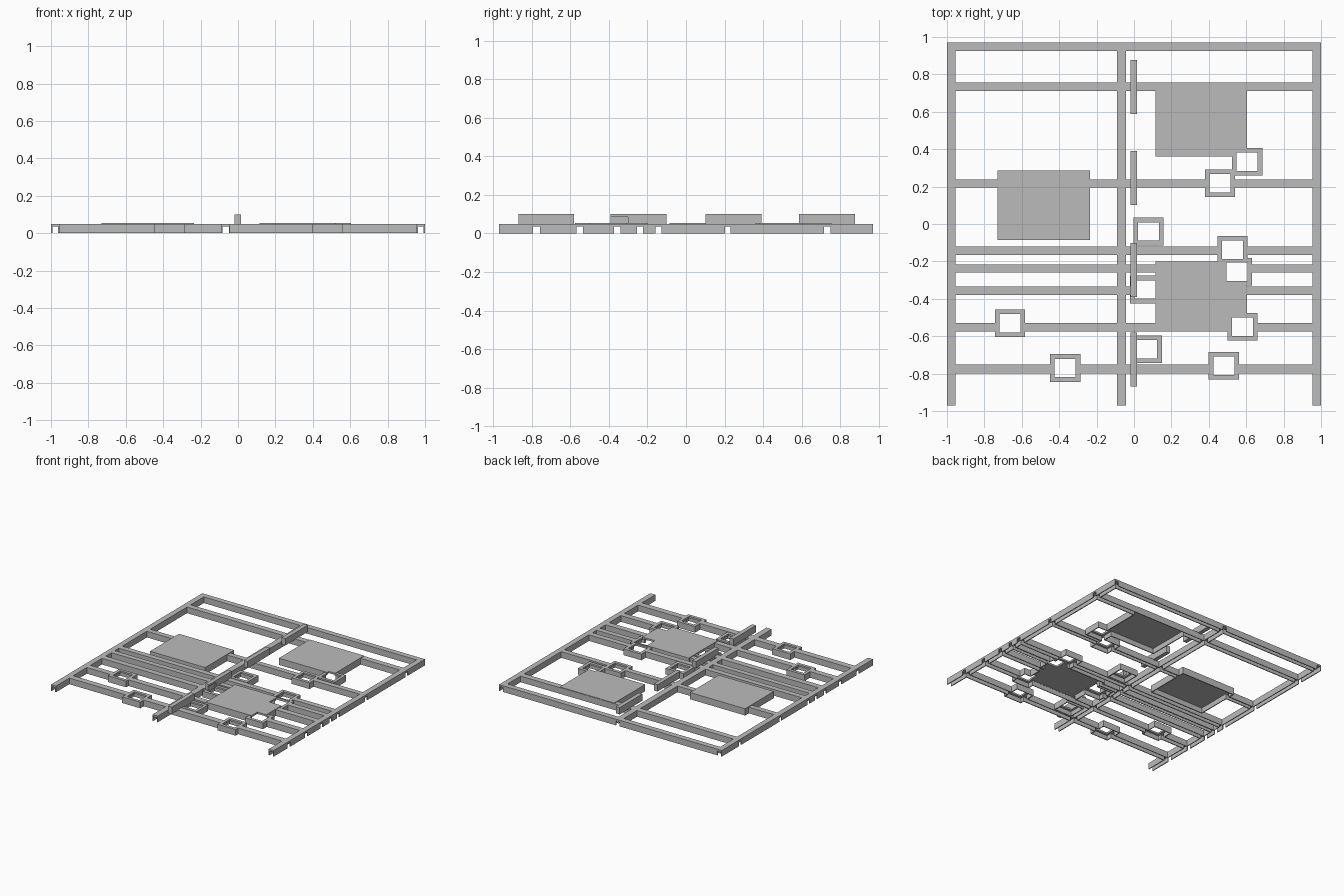
import bpy, bmesh
from mathutils import Matrix

if "Cube" in bpy.data.objects:
    bpy.data.objects.remove(bpy.data.objects["Cube"])

grey = bpy.data.materials.new("plain_grey")
grey.diffuse_color = (0.5, 0.5, 0.5, 1)
grey.use_nodes = True
grey.node_tree.nodes["Principled BSDF"].inputs["Base Color"].default_value = grey.diffuse_color
H, ROOF, WALL = 0.05, 0.036, 0.007


def boxes_object(name, boxes):
    """One object from boxes given as (x0, x1, y0, y1, z0, z1)."""
    bm = bmesh.new()
    for x0, x1, y0, y1, z0, z1 in boxes:
        m = Matrix.Translation(((x0 + x1) / 2, (y0 + y1) / 2, (z0 + z1) / 2))
        bmesh.ops.create_cube(bm, size=1, matrix=m @ Matrix.Diagonal((x1 - x0, y1 - y0, z1 - z0, 1)))
    me = bpy.data.meshes.new(name)
    bm.to_mesh(me)
    bm.free()
    me.materials.append(grey)
    ob = bpy.data.objects.new(name, me)
    bpy.context.collection.objects.link(ob)
    return ob


def cut(ob, cutter):
    mod = ob.modifiers.new("cut", 'BOOLEAN')
    mod.operation, mod.solver, mod.object, mod.use_self = 'DIFFERENCE', 'EXACT', cutter, True


solids, hollows, holes = [], [], []

# Lengthwise channels, open underneath and at both ends
for x0, x1 in ((-1, -0.955), (-0.09, -0.042), (0.955, 1)):
    solids.append((x0, x1, -0.97, 0.97, 0, H))
    hollows.append((x0 + WALL, x1 - WALL, -1.1, 1.1, -0.1, ROOF))

# Crosswise channels
for y0, y1 in ((0.71, 0.757), (0.195, 0.238), (-0.165, -0.12), (-0.26, -0.217),
               (-0.38, -0.333), (-0.575, -0.528), (-0.8, -0.75)):
    solids.append((-0.999, 0.999, y0, y1, 0, H))
    hollows.append((-1.1, 1.1, y0 + WALL, y1 - WALL, -0.1, ROOF))

# Back channel, closed at its ends
solids.append((-1, 1, 0.925, 0.97, 0, H))
hollows.append((-0.993, 0.993, 0.932, 0.963, -0.1, ROOF))

# Raised pads, hollow underneath
for x0, x1, y0, y1 in ((-0.73, -0.235, -0.085, 0.285), (0.115, 0.605, 0.36, 0.755),
                       (0.115, 0.605, -0.575, -0.2)):
    solids.append((x0, x1, y0, y1, 0, 0.055))
    hollows.append((x0 + 0.008, x1 - 0.008, y0 + 0.008, y1 - 0.008, -0.1, 0.041))

# Square frames with a hole through the middle
for cx, cy in ((0.46, 0.218), (0.605, 0.333), (0.078, -0.04), (0.527, -0.138), (0.55, -0.256),
               (0.06, -0.35), (0.58, -0.55), (-0.663, -0.53), (-0.368, -0.77),
               (0.48, -0.758), (0.068, -0.67)):
    a, b = 0.081, 0.074
    solids.append((cx - a, cx + a, cy - b, cy + b, 0, H))
    hollows.append((cx - a + WALL, cx + a - WALL, cy - b + WALL, cy + b - WALL, -0.1, ROOF))
    holes.append((cx - 0.056, cx + 0.056, cy - 0.049, cy + 0.049, -0.1, 0.085))

deck = boxes_object("channel_deck", solids)
cutter = boxes_object("hollow_cutter", hollows + holes)
cut(deck, cutter)

# Raised dashes along the middle
dashes = boxes_object("centre_dashes", [(-0.019, 0.015, y - 0.145, y + 0.145, 0.045, 0.1)
                                        for y in (0.732, 0.246, -0.246, -0.725)])
cut(dashes, cutter)
cutter.hide_render = True
cutter.hide_viewport = True
